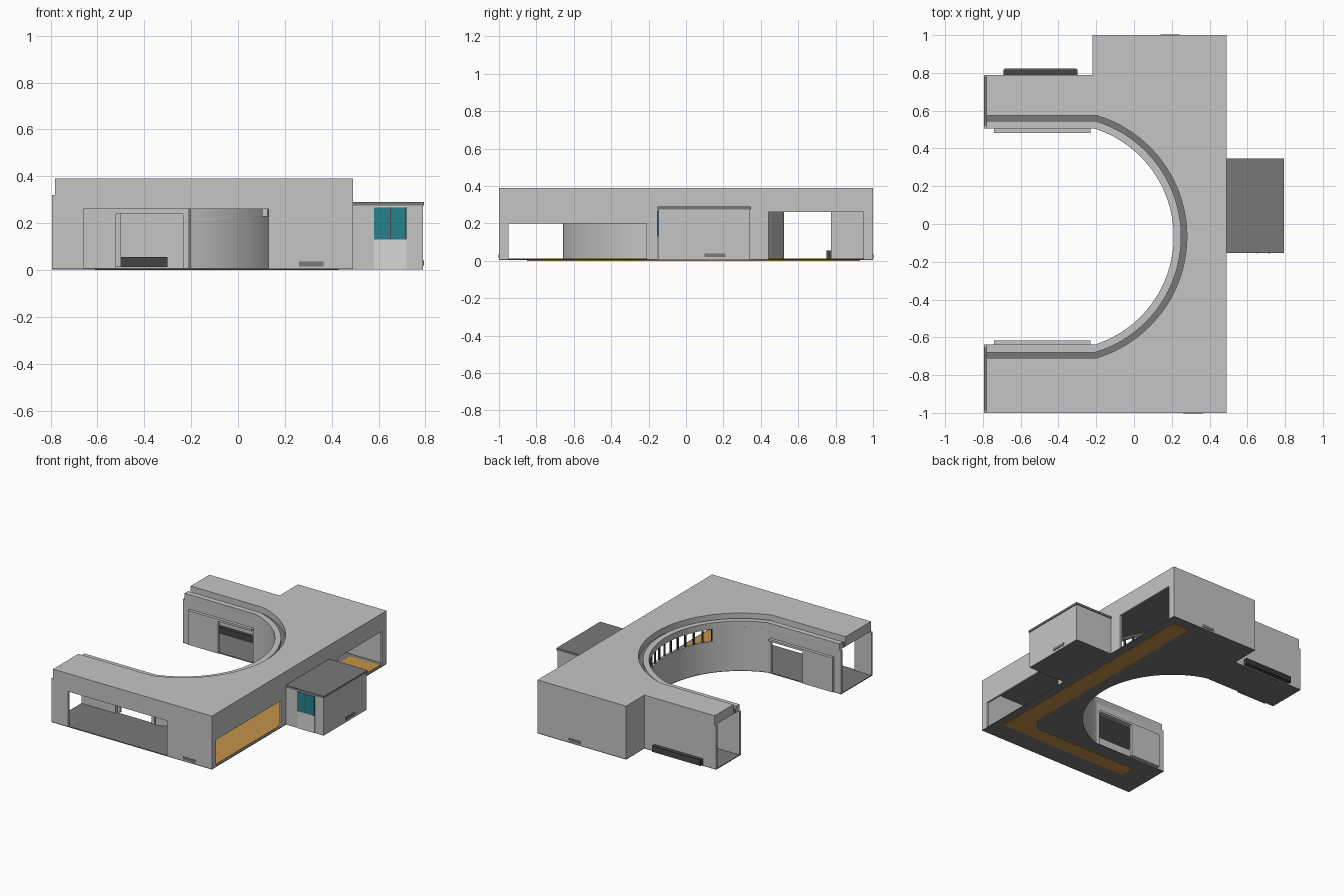
import bpy, bmesh, math
from mathutils import Vector

if "Cube" in bpy.data.objects:
    bpy.data.objects.remove(bpy.data.objects["Cube"])


def material(name, rgb):
    m = bpy.data.materials.new(name)
    m.diffuse_color = (*rgb, 1)
    m.use_nodes = True
    m.node_tree.nodes["Principled BSDF"].inputs["Base Color"].default_value = m.diffuse_color
    return m


LIGHT = material("light grey", (0.56, 0.56, 0.56))
PALE = material("pale grey", (0.68, 0.68, 0.68))
DARK = material("dark grey", (0.19, 0.19, 0.19))
BLACK = material("charcoal", (0.06, 0.06, 0.06))
TEAL = material("teal glass", (0.02, 0.22, 0.27))
ORANGE = material("orange floor", (0.56, 0.29, 0.07))


def extrude(name, pts, vec, mat, under=None, smooth=False):
    """Extrude a flat polygon; optionally colour the downward faces."""
    bm = bmesh.new()
    base = bm.faces.new([bm.verts.new(p) for p in pts])
    res = bmesh.ops.extrude_face_region(bm, geom=[base], use_keep_orig=True)
    bmesh.ops.translate(bm, vec=Vector(vec),
                        verts=[v for v in res["geom"] if isinstance(v, bmesh.types.BMVert)])
    bmesh.ops.recalc_face_normals(bm, faces=bm.faces)
    if under:
        for f in bm.faces:
            f.material_index = 1 if f.normal.z < -0.5 else 0
    me = bpy.data.meshes.new(name)
    bm.to_mesh(me)
    bm.free()
    me.materials.append(mat)
    if under:
        me.materials.append(under)
    ob = bpy.data.objects.new(name, me)
    bpy.context.collection.objects.link(ob)
    if smooth:
        bpy.ops.object.select_all(action="DESELECT")
        ob.select_set(True)
        bpy.context.view_layer.objects.active = ob
        bpy.ops.object.shade_smooth_by_angle(angle=math.radians(30))
    return ob


def slab(name, pts, z0, z1, mat, **kw):
    return extrude(name, [(x, y, z0) for x, y in pts], (0, 0, z1 - z0), mat, **kw)


def box(name, x0, x1, y0, y1, z0, z1, mat, **kw):
    return slab(name, [(x0, y0), (x1, y0), (x1, y1), (x0, y1)], z0, z1, mat, **kw)


def elevation(a, b, top, openings):
    """Wall outline with floor-level openings (start, end, height)."""
    pts = [(a, FLOOR)]
    for s, e, h in openings:
        pts += [(s, FLOOR), (s, h), (e, h), (e, FLOOR)]
    return pts + [(b, FLOOR), (b, top), (a, top)]


def wall_x(name, a, b, y, t, openings=()):
    pts = elevation(a, b, WALL_TOP, openings)
    return extrude(name, [(u, y, z) for u, z in pts], (0, t, 0), LIGHT)


def wall_y(name, a, b, x, t, openings=()):
    pts = elevation(a, b, WALL_TOP, openings)
    return extrude(name, [(x, u, z) for u, z in pts], (t, 0, 0), LIGHT)


W, E, S, N = -0.795, 0.49, -1.0, 1.0
FLOOR, WALL_TOP, ROOF_TOP = 0.009, 0.32, 0.39
CX, CY, R, HALF = -0.39, -0.067, 0.60, 0.572   # courtyard arc and half width
T = 0.015


def court(off, west):
    """Courtyard edge from north-west round to south-west, offset outward."""
    r, h = R + off, HALF + off
    a = math.asin(h / r)
    arc = [(CX + r * math.cos(a - 2 * a * i / 40), CY + r * math.sin(a - 2 * a * i / 40))
           for i in range(41)]
    return [(west, CY + h)] + arc + [(west, CY - h)]


def u_plan(off, west):
    return court(off, west) + [(west, S), (E, S), (E, N), (-0.22, N), (-0.22, 0.79), (west, 0.79)]


def arc_band(name, a0, a1, r0, r1, z0, z1, mat):
    n = max(3, int(abs(a1 - a0) / 3))
    ang = [math.radians(a0 + (a1 - a0) * i / n) for i in range(n + 1)]
    pts = [(CX + r0 * math.cos(t), CY + r0 * math.sin(t)) for t in ang]
    pts += [(CX + r1 * math.cos(t), CY + r1 * math.sin(t)) for t in reversed(ang)]
    return slab(name, pts, z0, z1, mat, smooth=True)


# Floor with orange walkway above and below
slab("floor", u_plan(0, W), 0.003, FLOOR, DARK)
slab("underside_path", [(0.43, 0.93), (0.43, -0.85), (-0.61, -0.85), (-0.61, -0.74),
                        (0.22, -0.74), (0.30, -0.66), (0.30, 0.93)], 0, 0.003, ORANGE)
box("walkway_floor", 0.235, E - T, -0.97, 0.95, FLOOR, FLOOR + 0.003, ORANGE)

# Outer walls
wall_x("front_wall", W, E, S, T, [(-0.66, 0.13, 0.26)])
wall_y("east_wall", S + T, N - T, E - T, T, [(-0.95, -0.21, 0.20), (0.44, 0.95, 0.26)])
wall_x("back_wall", -0.22, E, N - T, T)
wall_y("notch_wall", 0.79, N - T, -0.22, T)
wall_x("north_wing_wall", W, -0.22 + T, 0.79 - T, T)

# Courtyard walls, sliding doors and rails
xa = CX + math.sqrt(R * R - HALF * HALF)
for side, s in (("north", 1), ("south", -1)):
    y = CY + s * HALF
    wall_x(side + "_court_wall", W, xa, y, s * 0.018, [(-0.52, -0.235, 0.24)])
    lo, hi = sorted((y, y - s * 0.022))
    box(side + "_sliding_door", -0.74, -0.50, lo, hi, 0.012, 0.245, LIGHT)
    box(side + "_door_rail", -0.74, -0.23, lo, hi, 0.245, 0.26, LIGHT)

# Curved courtyard wall with a ribbon window
A = math.degrees(math.asin(HALF / R))
WIN = 37
arc_band("curved_wall_base", -A, A, R, R + 0.018, FLOOR, 0.23, LIGHT)
for side, s in (("north", 1), ("south", -1)):
    arc_band("curved_wall_" + side, s * WIN, s * A, R, R + 0.018, 0.23, WALL_TOP, LIGHT)
for i in range(13):
    a = -WIN + 2 * WIN * i / 12
    arc_band("window_mullion", a - 0.5, a + 0.5, R + 0.003, R + 0.015, 0.23, WALL_TOP, BLACK)

# Roof, gutter and courtyard coping
RW = -0.782
slab("roof", u_plan(0.07, RW), WALL_TOP, ROOF_TOP, LIGHT, under=DARK, smooth=True)
slab("gutter", court(0.04, RW) + court(0.07, RW)[::-1], WALL_TOP, 0.345, DARK, smooth=True)
slab("coping", court(0, RW) + court(0.04, RW)[::-1], WALL_TOP, 0.365, LIGHT, smooth=True)

# Annex block
box("annex", E, 0.79, -0.148, 0.343, 0.003, 0.275, LIGHT, under=DARK)
box("annex_roof", E, 0.795, -0.153, 0.348, 0.275, 0.29, DARK)
box("annex_window", 0.58, 0.72, -0.152, -0.148, 0.13, 0.268, TEAL)
box("annex_window_bar", 0.648, 0.653, -0.155, -0.152, 0.13, 0.268, BLACK)
box("annex_window_edge", 0.713, 0.72, -0.155, -0.152, 0.13, 0.268, BLACK)
box("annex_counter", 0.58, 0.72, -0.154, -0.148, 0.005, 0.13, PALE)

# Vents and the louvred unit in the north wing
box("front_vent", 0.26, 0.365, S - 0.003, S, 0.015, 0.036, DARK)
box("back_vent", 0.14, 0.24, N, N + 0.003, 0.015, 0.036, DARK)
box("annex_vent", 0.79, 0.794, 0.10, 0.21, 0.02, 0.04, DARK)
box("louvre_unit", -0.69, -0.30, 0.75, 0.818, 0.012, 0.055, BLACK)
for i in range(3):
    z = 0.018 + i * 0.013
    box("louvre_blade", -0.685, -0.305, 0.818, 0.824, z, z + 0.006, DARK)
